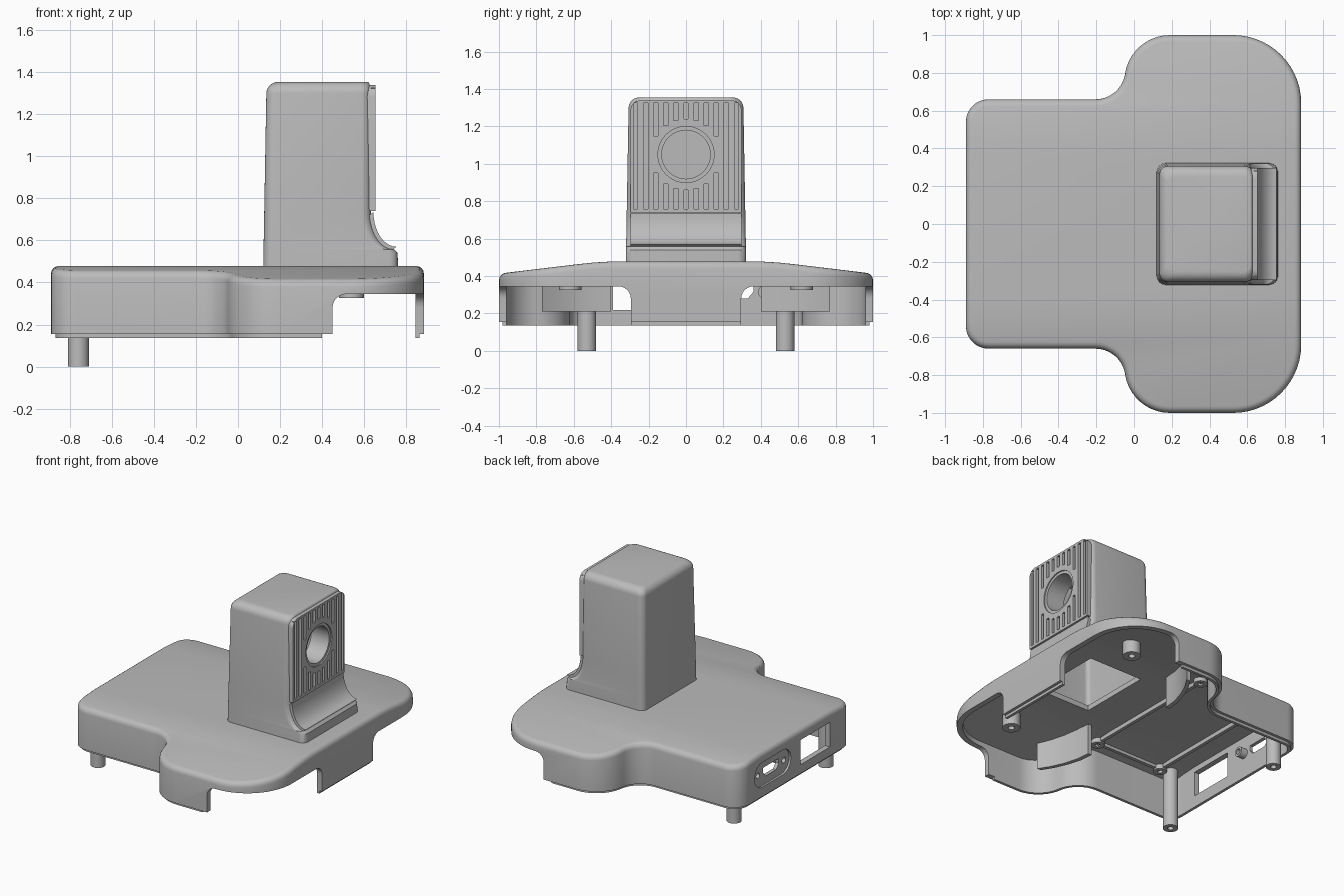
import bpy, bmesh
from math import sin, cos, pi, radians, sqrt
from mathutils import Vector

cube = bpy.data.objects.get("Cube")
if cube:
    bpy.data.objects.remove(cube, do_unlink=True)

grey = bpy.data.materials.new("plastic_grey")
grey.use_nodes = True
COLOUR = (0.5, 0.5, 0.5, 1)
grey.diffuse_color = COLOUR
grey.node_tree.nodes["Principled BSDF"].inputs["Base Color"].default_value = COLOUR


def finish(name, bm):
    bmesh.ops.recalc_face_normals(bm, faces=bm.faces)
    mesh = bpy.data.meshes.new(name)
    bm.to_mesh(mesh)
    bm.free()
    mesh.materials.append(grey)
    ob = bpy.data.objects.new(name, mesh)
    bpy.context.collection.objects.link(ob)
    return ob


def skin(bm, rings):
    """Closed skin through rings of equal point count, capped at both ends."""
    loops = [[bm.verts.new(p) for p in ring] for ring in rings]
    n = len(loops[0])
    for a, b in zip(loops, loops[1:]):
        for i in range(n):
            bm.faces.new((a[i], a[(i + 1) % n], b[(i + 1) % n], b[i]))
    bm.faces.new(loops[0])
    bm.faces.new(loops[-1])


def place(p, axis, h):
    u, v = p
    return {"x": (h, u, v), "y": (u, h, v), "z": (u, v, h)}[axis]


def solid(name, parts):
    """Object made of prisms: (points, axis, low, high)."""
    bm = bmesh.new()
    for pts, axis, lo, hi in parts:
        skin(bm, [[place(p, axis, h) for p in pts] for h in (lo, hi)])
    return finish(name, bm)


def rect(u0, u1, v0, v1):
    return [(u0, v0), (u1, v0), (u1, v1), (u0, v1)]


def arc(u, v, r, a0, a1, n=10):
    return [(u + r * cos(radians(a0 + (a1 - a0) * i / n)),
             v + r * sin(radians(a0 + (a1 - a0) * i / n))) for i in range(n + 1)]


def circle(u, v, r, n=32):
    return arc(u, v, r, 0, 360, n)[:-1]


def ring(u, v, r_out, r_in, axis, lo, hi, name):
    bm = bmesh.new()
    loops = [[bm.verts.new(place(p, axis, h)) for p in circle(u, v, r)]
             for r, h in ((r_out, lo), (r_out, hi), (r_in, hi), (r_in, lo))]
    for k in range(4):
        a, b = loops[k], loops[(k + 1) % 4]
        for i in range(32):
            j = (i + 1) % 32
            bm.faces.new((a[i], a[j], b[j], b[i]))
    return finish(name, bm)


def cut(ob, cutter):
    cutter.hide_render = True
    mod = ob.modifiers.new("cut", "BOOLEAN")
    mod.operation, mod.solver, mod.object = "DIFFERENCE", "EXACT", cutter
    bpy.context.view_layer.objects.active = ob
    bpy.ops.object.modifier_apply(modifier=mod.name)
    bpy.data.objects.remove(cutter, do_unlink=True)


# Base housing: outline with inset d, lofted into a hollow shell with a bottom lip
def outline(d, z):
    half = (arc(.525, .64, .36 - d, 0, 90, 14) + arc(.19, .76, .24 - d, 90, 171.4)
            + arc(-.205, .82, .16 + d, -8.6, -90) + arc(-.77, .54, .12 - d, 90, 180, 8))
    return [(x, y, z) for x, y in half] + [(x, -y, z) for x, y in reversed(half)]


def drop(y):
    """Fall of the roof towards both sides."""
    knots = ((0, 0), (.4, 0), (.5, .006), (.6, .017), (1.01, .066))
    for (a, fa), (b, fb) in zip(knots, knots[1:]):
        if abs(y) <= b:
            return fa + (fb - fa) * (abs(y) - a) / (b - a)
    return knots[-1][1]


bm = bmesh.new()
steps = ((.04, .44), (.04, .135), (.02, .135), (.02, .155), (0, .155),
         (0, .443), (.003, .457), (.011, .469), (.022, .476), (.035, .478))
skin(bm, [outline(d, z) for d, z in steps])
for y in (-.6, -.5, -.4, .4, .5, .6):
    bmesh.ops.bisect_plane(bm, geom=bm.verts[:] + bm.edges[:] + bm.faces[:],
                           plane_co=(0, y, 0), plane_no=(0, 1, 0))
for v in bm.verts:
    if v.co.z > .3:
        v.co.z -= drop(v.co.y)
housing = finish("base_housing", bm)

# Rounded side openings, shortened lip and the passage into the tower
for s in (-1, 1):
    bm = bmesh.new()
    levels = [(0, -.1)] + [(.065 * (1 - cos(t * pi / 12)), .28 + .065 * sin(t * pi / 12))
                           for t in range(7)]
    skin(bm, [[(x, s * y, z) for x, y in rect(.45 + d, 1.2, .295 + d, 1.2)]
              for d, z in levels])
    cut(housing, finish("opening_cutter", bm))
    cut(housing, solid("lip_cutter", [(rect(.4, 1.2, *sorted((s * .3, s * 1.2))), "z", -.1, .155)]))
cut(housing, solid("passage_cutter", [(rect(.17, .6, -.27, .27), "z", .3, .6)]))

# Ports in the end wall
PORT_Y, PORT_Z = .27, .315
recess = arc(PORT_Y + .12, PORT_Z, .09, -90, 90) + arc(PORT_Y - .12, PORT_Z, .09, 90, 270)
cut(housing, solid("recess_cutter", [(recess, "x", -1, -.875)]))
plug = [(PORT_Y + u, PORT_Z + v) for u, v in
        ((-.09, .035), (-.09, 0), (-.06, -.035), (.06, -.035), (.09, 0), (.09, .035))]
cut(housing, solid("port_cutter", [(plug, "x", -1, -.8), (rect(-.39, -.05, .22, .4), "x", -1, -.8)]
                   + [(circle(PORT_Y + s * .15, PORT_Z, .02), "x", -1, -.8) for s in (-1, 1)]))
for s, side in ((-1, "right"), (1, "left")):
    ring(PORT_Y + s * .15, PORT_Z, .035, .02, "x", -.86, -.8, side + "_port_boss")


# Tower: tapered hollow body with a flared foot on the +x side
def rounded(x0, x1, hy, r, z):
    pts = (arc(x1 - r, hy - r, r, 0, 90, 6) + arc(x0 + r, hy - r, r, 90, 180, 6)
           + arc(x0 + r, r - hy, r, 180, 270, 6) + arc(x1 - r, r - hy, r, 270, 360, 6))
    return [(x, y, z) for x, y in pts]


def flare(gap):
    return [(.755 - gap - .11 * cos(t * pi / 20), .735 - (.165 + gap) * sin(t * pi / 20))
            for t in range(10, -1, -1)]


def body(x_front, z, d=0):
    t = (z - .46) / .9
    return rounded(.12 + .016 * t + d, x_front - .25 * d, .322 - .016 * t - d, .045, z)


rings = [rounded(.17, .605, .275, .03, 1.32), rounded(.155, .605, .285, .03, .46), body(.762, .46)]
rings += [body(x, z) for x, z in [(.76, .54)] + flare(.012)]
rings += [body(.632, 1.3 + .055 * sin(a * pi / 12), .055 * (1 - cos(a * pi / 12))) for a in range(7)]
bm = bmesh.new()
skin(bm, rings)
tower = finish("tower_body", bm)
LENS_Z = 1.05
cut(tower, solid("lens_hole_cutter", [(circle(0, LENS_Z, .145), "x", .55, .8)]))

# Slotted grille with a round window
panel = [(-.297, .74), (.297, .74)] + arc(.242, 1.285, .055, 0, 90, 6) + arc(-.242, 1.285, .055, 90, 180, 6)
grille = solid("grille", [(panel, "x", .615, .654)])
slots = []
for k in range(-5, 6):
    y = k * .054
    if abs(y) < .19:
        h = sqrt(.19 ** 2 - y ** 2)
        spans = ((.76, LENS_Z - h), (LENS_Z + h, 1.325))
    else:
        spans = ((.76, 1.325),)
    slots += [(rect(y - .012, y + .012, a, b), "x", .634, .7) for a, b in spans]
cut(grille, solid("slot_cutter", slots))
cut(grille, solid("window_cutter", [(circle(0, LENS_Z, .15, 48), "x", .5, .8)]))
ring(0, LENS_Z, .152, .13, "x", .5, .645, "lens_tube")

# Curved apron below the grille
curve = flare(0)
solid("curved_apron", [(curve + [(x - .03, z - .02) for x, z in reversed(curve)], "y", -.297, .297)])

# Feet, standoffs and hanging guide walls, mirrored across the centre
path = [(.06, .4), (.07, .5), (.1, .6), (.14, .69), (.19, .77)]
for s, side in ((-1, "right"), (1, "left")):
    ring(-.76, s * .53, .05, .02, "z", 0, .45, side + "_foot")
    solid(side + "_foot_core", [(circle(-.76, s * .53, .03), "z", .06, .44)])
    ring(.54, s * .62, .06, .022, "z", .325, .44, side + "_front_boss")
    for x, place_name in ((-.67, "rear"), (-.13, "middle")):
        ring(x, s * .53, .045, .018, "z", .4, .45, side + "_" + place_name + "_standoff")
    solid(side + "_rail", [(rect(-.67, -.13, s * .53 - .012, s * .53 + .012), "z", .41, .45)])
    wall = [(x, s * y) for x, y in path] + [(x - .03, s * y) for x, y in reversed(path)]
    solid(side + "_guide_wall", [(wall, "z", .21, .435)])
for x, place_name in ((-.67, "rear"), (-.13, "middle")):
    solid(place_name + "_cross_rail", [(rect(x - .012, x + .012, -.5, .5), "z", .41, .45)])

# Smooth shading with crisp edges
for ob in bpy.context.scene.objects:
    ob.select_set(ob.type == "MESH")
bpy.context.view_layer.objects.active = housing
bpy.ops.object.shade_smooth_by_angle(angle=radians(30))
